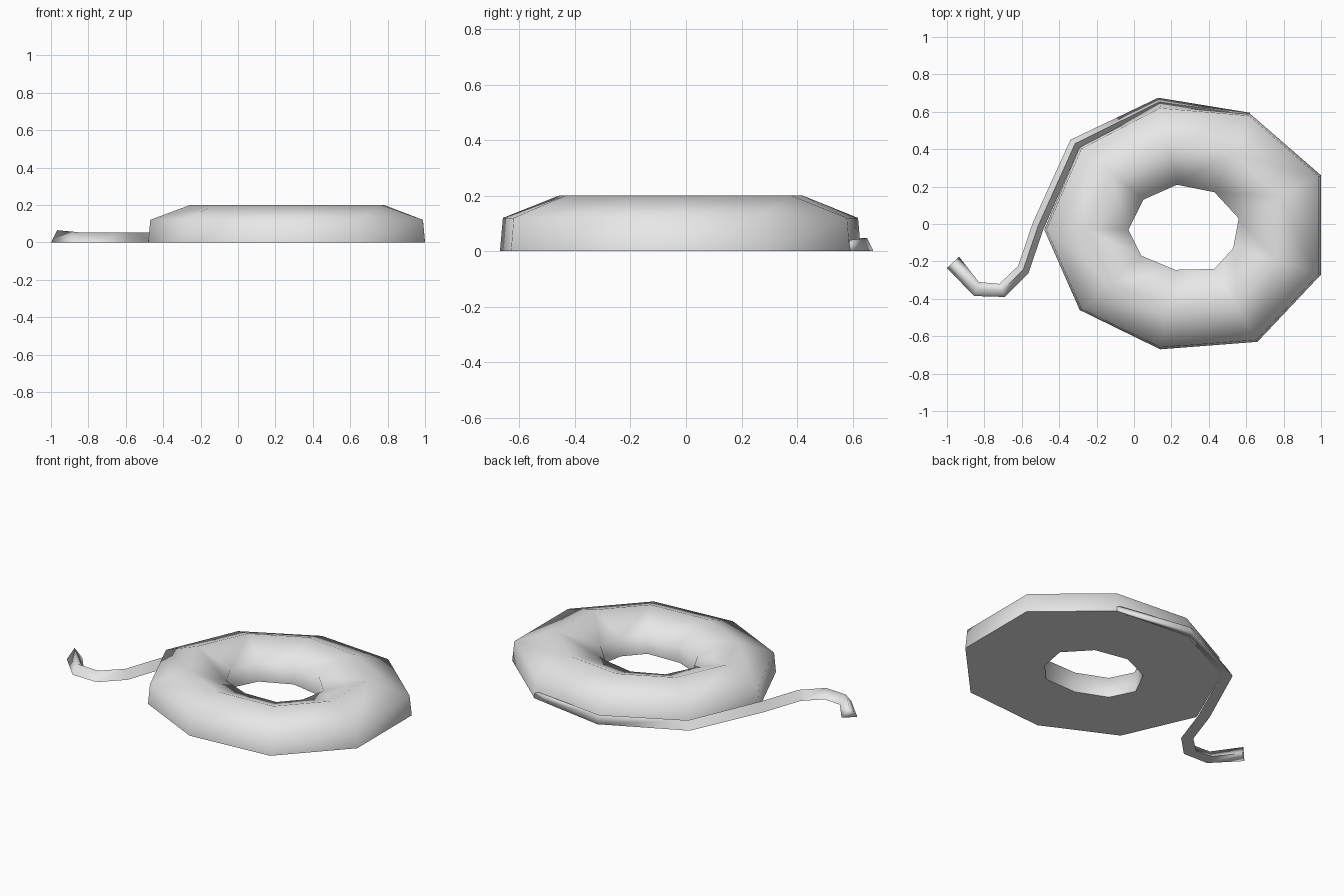
import bpy
import bmesh
from math import radians
from mathutils import Vector

cube = bpy.data.objects.get("Cube")
if cube:
    bpy.data.objects.remove(cube, do_unlink=True)

grey = bpy.data.materials.new("light_grey")
grey.use_nodes = True
colour = (0.8, 0.8, 0.8, 1)
grey.diffuse_color = colour
grey.node_tree.nodes["Principled BSDF"].inputs["Base Color"].default_value = colour


def loft(name, sections, closed, angle):
    """Skin a row of closed cross-sections, joined in a loop or capped."""
    bm = bmesh.new()
    rows = [[bm.verts.new(p) for p in s] for s in sections]
    n = len(rows[0])
    pairs = list(zip(rows, rows[1:]))
    if closed:
        pairs.append((rows[-1], rows[0]))
    else:
        bm.faces.new(rows[0])
        bm.faces.new(rows[-1])
    for a, b in pairs:
        for i in range(n):
            j = (i + 1) % n
            bm.faces.new((a[i], a[j], b[j], b[i]))
    bmesh.ops.recalc_face_normals(bm, faces=bm.faces)
    mesh = bpy.data.meshes.new(name)
    bm.to_mesh(mesh)
    bm.free()
    mesh.materials.append(grey)
    obj = bpy.data.objects.new(name, mesh)
    bpy.context.collection.objects.link(obj)
    bpy.ops.object.select_all(action='DESELECT')
    obj.select_set(True)
    bpy.context.view_layer.objects.active = obj
    bpy.ops.object.shade_smooth_by_angle(angle=radians(angle))
    return obj


# Coil: irregular nine-sided ring, domed on top and flat below
outer = [(.14, -.67), (.66, -.63), (1, -.27), (1, .26), (.62, .59),
         (.135, .63), (-.29, .41), (-.48, -.03), (-.29, -.46)]
inner = [(.22, -.245), (.43, -.24), (.53, -.13), (.56, .03), (.43, .17),
         (.23, .21), (.05, .13), (-.03, -.03), (.04, -.17)]
# Fraction of the way from outer to inner edge, and height
profile = [(0, 0), (.025, .12), (.5, .2), (1, .12), (.985, 0)]


def ring_section(o, i):
    o, i = Vector((*o, 0)), Vector((*i, 0))
    return [o.lerp(i, t) + Vector((0, 0, z)) for t, z in profile]


loft("coil", [ring_section(o, i) for o, i in zip(outer, inner)], True, 78)

# Loose end: triangular strand leaving the coil, ending in a small hook
left_edge = [(.62, .595), (.13, .675), (-.34, .45), (-.54, .01),
             (-.62, -.225), (-.72, -.32), (-.83, -.31), (-.935, -.175)]
right_edge = [(.61, .575), (.14, .63), (-.29, .41), (-.485, -.03),
              (-.565, -.265), (-.69, -.39), (-.855, -.385), (-1, -.235)]
heights = [.04, .047, .05, .053, .053, .053, .053, .065]


def strand_section(a, b, h):
    a, b = Vector((*a, 0)), Vector((*b, 0))
    return [a, (a + b) / 2 + Vector((0, 0, h)), b]


loft("loose_end", [strand_section(*s) for s in zip(left_edge, right_edge, heights)],
     False, 112)
